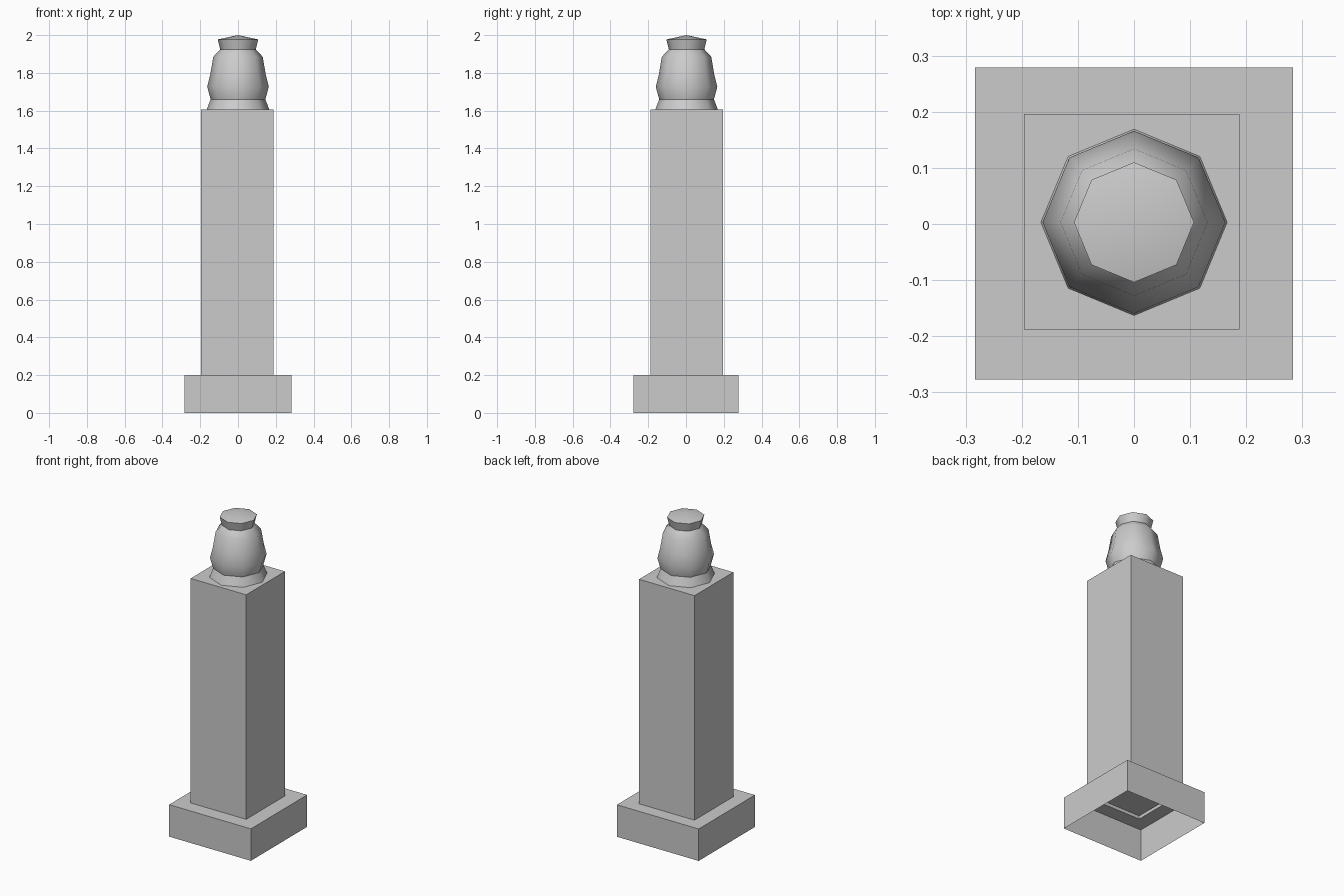
import bpy
import bmesh
from math import cos, sin, tau

cube = bpy.data.objects.get("Cube")
if cube:
    bpy.data.objects.remove(cube, do_unlink=True)

stone = bpy.data.materials.new("grey_stone")
stone.use_nodes = True
GREY = (0.6, 0.6, 0.6, 1)
stone.diffuse_color = GREY
stone.node_tree.nodes["Principled BSDF"].inputs["Base Color"].default_value = GREY


def finish(name, bm):
    mesh = bpy.data.meshes.new(name)
    bm.to_mesh(mesh)
    bm.free()
    mesh.materials.append(stone)
    obj = bpy.data.objects.new(name, mesh)
    bpy.context.collection.objects.link(obj)
    return obj


def rect(bm, cx, cy, hx, hy, z):
    return [bm.verts.new((cx + sx * hx, cy + sy * hy, z))
            for sx, sy in ((-1, -1), (1, -1), (1, 1), (-1, 1))]


def bridge(bm, low, high):
    n = len(low)
    return [bm.faces.new((low[i], low[(i + 1) % n], high[(i + 1) % n], high[i]))
            for i in range(n)]


SHAFT = (-0.004, 0.004, 0.192, 0.192)

# Plinth: hollow underneath, with a top ring around the shaft
bm = bmesh.new()
bottom = rect(bm, 0, 0.001, 0.283, 0.278, 0)
top = rect(bm, 0, 0.001, 0.283, 0.278, 0.2)
inner = rect(bm, *SHAFT, 0.2)
bridge(bm, bottom, top)
bridge(bm, top, inner)
finish("plinth", bm)

# Shaft: square post with its underside slightly recessed into the plinth
bm = bmesh.new()
foot = rect(bm, *SHAFT, 0.2)
recess = rect(bm, *SHAFT, 0.22)
head = rect(bm, *SHAFT, 1.605)
bridge(bm, foot, recess)
bridge(bm, recess, head)
bm.faces.new(recess[::-1])
bm.faces.new(head)
finish("shaft", bm)

# Finial: eight-sided turned ornament (radius, height, sharp ring)
PROFILE = [(0.166, 1.605, True), (0.145, 1.66, True), (0.163, 1.727, False),
           (0.147, 1.79, False), (0.131, 1.885, False), (0.094, 1.925, True),
           (0.107, 1.977, True)]
SIDES = 8
bm = bmesh.new()
rings = []
for r, z, sharp in PROFILE:
    rings.append([bm.verts.new((r * cos(tau * i / SIDES),
                                0.003 + r * sin(tau * i / SIDES), z))
                  for i in range(SIDES)])
for low, high in zip(rings, rings[1:]):
    bridge(bm, low, high)
tip = bm.verts.new((0, 0.003, 2))
for i in range(SIDES):
    bm.faces.new((rings[-1][i], rings[-1][(i + 1) % SIDES], tip))
for face in bm.faces:
    face.smooth = True
for ring, (r, z, sharp) in zip(rings, PROFILE):
    if sharp:
        for i in range(SIDES):
            bm.edges.get((ring[i], ring[(i + 1) % SIDES])).smooth = False
finish("finial", bm)
